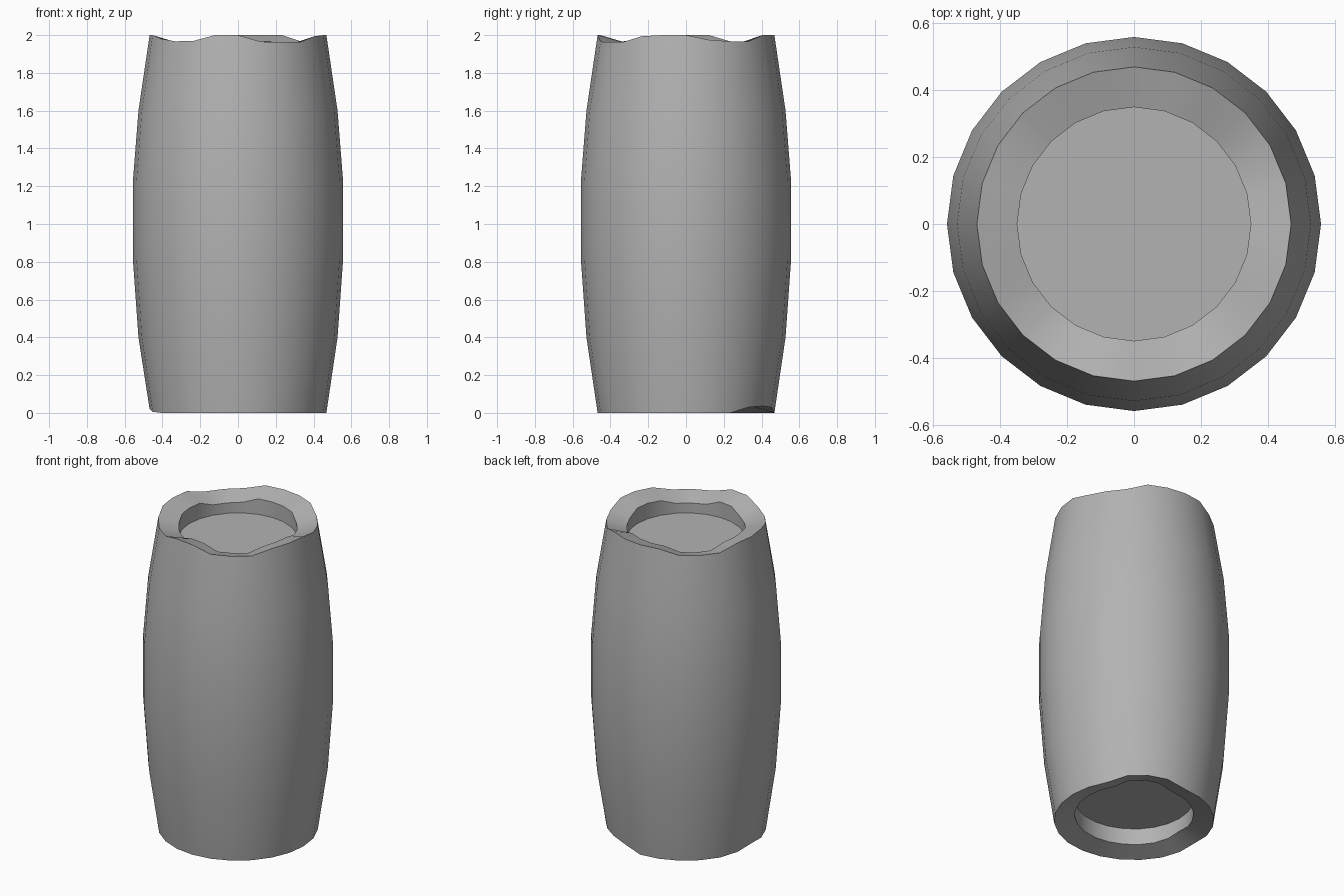
import bpy, bmesh
from math import sin, cos, radians

if "Cube" in bpy.data.objects:
    bpy.data.objects.remove(bpy.data.objects["Cube"])

SIDES = 24
STEP = 360 // SIDES

# Worn chips in the rims: angle in degrees -> depth
TOP_CHIPS = {15: .025, 30: .033, 45: .033,
             120: .03, 135: .033, 150: .033,
             210: .02, 225: .033, 240: .03,
             285: .035, 300: .036, 315: .036, 330: .006}
BOTTOM_CHIPS = {45: .03, 60: .036, 75: .03, 165: .006, 180: .02, 195: .006}

# Profile from bottom recess, up the staves, into top recess: radius, height, rim flag
PROFILE = [(.348, .14, 0), (.348, .035, -1), (.468, 0, -1),
           (.527, .4, 0), (.557, .82, 0), (.557, 1.22, 0), (.527, 1.6, 0),
           (.468, 2, 1), (.348, 1.965, 1), (.348, 1.865, 0)]


def ring(bm, radius, height, rim):
    verts = []
    for i in range(SIDES):
        deg = i * STEP
        z = height
        if rim > 0:
            z -= TOP_CHIPS.get(deg, 0)
        elif rim < 0:
            z += BOTTOM_CHIPS.get(deg, 0)
        a = radians(deg)
        verts.append(bm.verts.new((radius * cos(a), radius * sin(a), z)))
    return verts


# Barrel body
bm = bmesh.new()
rings = [ring(bm, *p) for p in PROFILE]
for low, high in zip(rings, rings[1:]):
    for i in range(SIDES):
        j = (i + 1) % SIDES
        bm.faces.new((low[i], low[j], high[j], high[i]))

# Flat lids
bm.faces.new(rings[0][::-1])
bm.faces.new(rings[-1])
bmesh.ops.recalc_face_normals(bm, faces=bm.faces)

mesh = bpy.data.meshes.new("barrel")
bm.to_mesh(mesh)
bm.free()

# Dark grey surface
grey = bpy.data.materials.new("dark_grey")
grey.diffuse_color = (.45, .45, .45, 1)
grey.use_nodes = True
grey.node_tree.nodes["Principled BSDF"].inputs["Base Color"].default_value = grey.diffuse_color
mesh.materials.append(grey)

barrel = bpy.data.objects.new("barrel", mesh)
bpy.context.collection.objects.link(barrel)
bpy.context.view_layer.objects.active = barrel
barrel.select_set(True)
bpy.ops.object.shade_smooth_by_angle(angle=radians(35))
